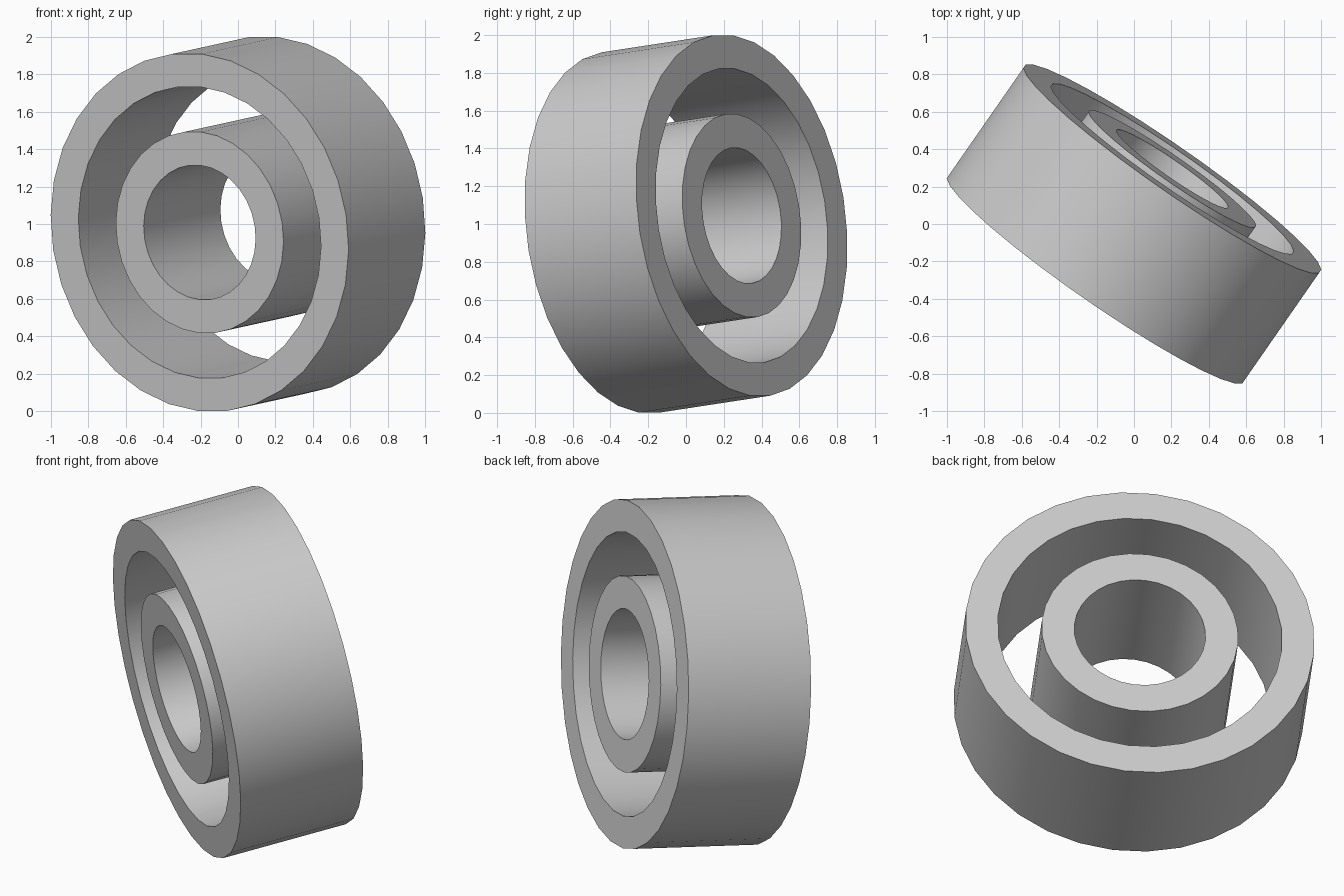
import bpy, math
from mathutils import Matrix, Vector

cube = bpy.data.objects.get("Cube")
if cube:
    bpy.data.objects.remove(cube, do_unlink=True)

SIDES = 32
LENGTH = 0.724
AXIS = Vector((0.41, 0.59, 0.09)).normalized()

grey = bpy.data.materials.new("Plain Grey")
grey.use_nodes = True
colour = (0.6, 0.6, 0.6, 1)
grey.diffuse_color = colour
grey.node_tree.nodes["Principled BSDF"].inputs["Base Color"].default_value = colour

# Tilted frame shared by both rings: side, steepest upward direction, axle
up = (Vector((0, 0, 1)) - AXIS * AXIS.z).normalized()
side = up.cross(AXIS)
frame = Matrix((side, up, AXIS)).transposed().to_4x4()
frame.translation = (0, 0, 1)


def ring(name, outer, inner):
    """Square-edged tube, lathed from a rectangular profile."""
    h = LENGTH / 2
    profile = [(outer, -h), (outer, h), (inner, h), (inner, -h)]
    n = len(profile)
    verts, faces = [], []
    for i in range(SIDES):
        a = 2 * math.pi * (i + 0.5) / SIDES
        verts += [frame @ Vector((r * math.cos(a), r * math.sin(a), z)) for r, z in profile]
        for k in range(n):
            j, m = (i + 1) % SIDES, (k + 1) % n
            faces.append((i * n + k, j * n + k, j * n + m, i * n + m))
    mesh = bpy.data.meshes.new(name)
    mesh.from_pydata(verts, [], faces)
    mesh.materials.append(grey)
    obj = bpy.data.objects.new(name, mesh)
    bpy.context.collection.objects.link(obj)
    bpy.ops.object.select_all(action="DESELECT")
    obj.select_set(True)
    bpy.context.view_layer.objects.active = obj
    bpy.ops.object.shade_smooth_by_angle(angle=math.radians(30))


ring("outer_ring", 0.966, 0.787)
ring("inner_ring", 0.544, 0.363)
